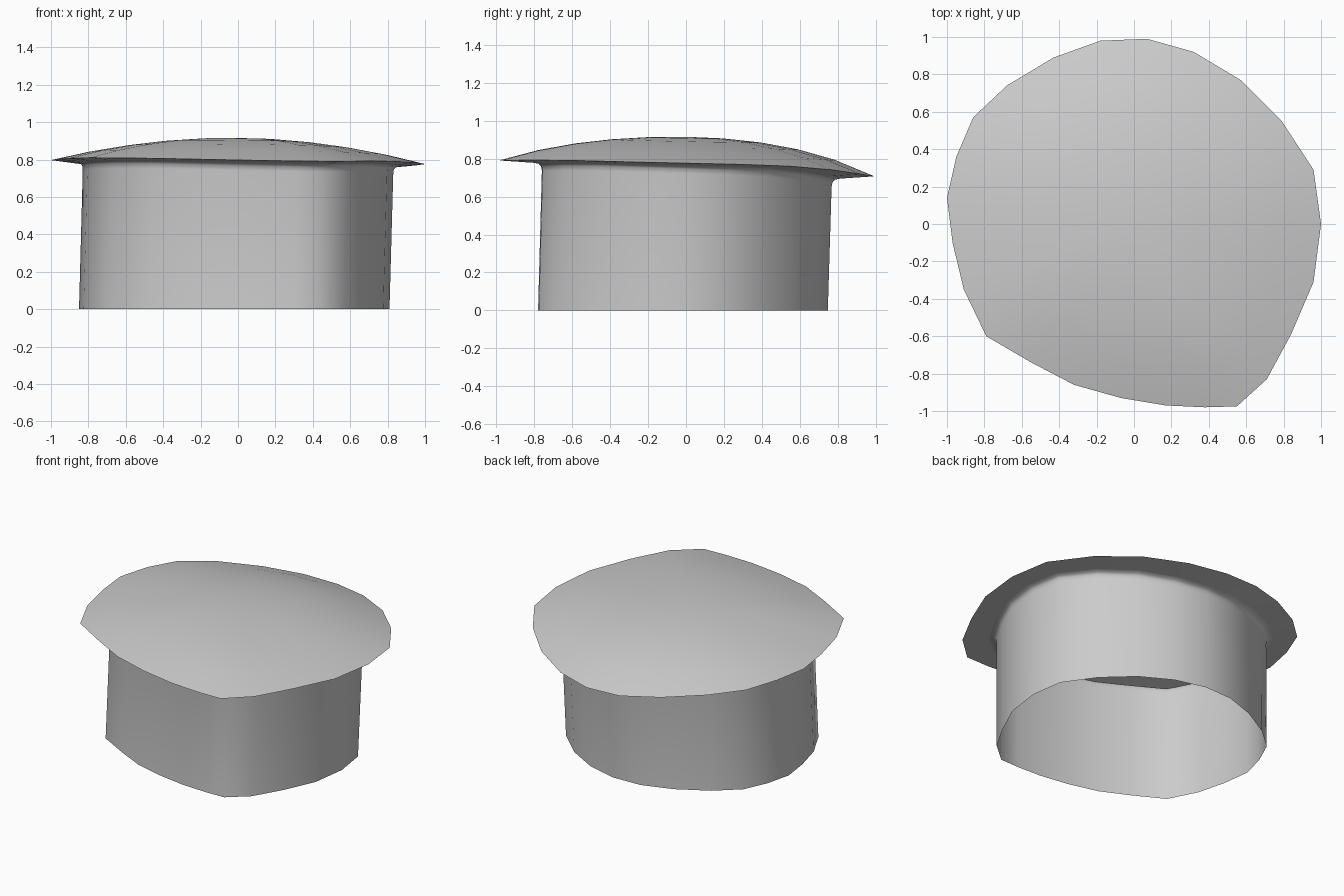
import bpy, bmesh, math

if "Cube" in bpy.data.objects:
    bpy.data.objects.remove(bpy.data.objects["Cube"])

# Hand-shaped outline of the lid, seen from above
OUTLINE = [(1, 0), (.96, .29), (.79, .55), (.57, .77), (.32, .92), (.07, .99),
           (-.18, .98), (-.43, .89), (-.68, .74), (-.86, .57), (-.95, .36),
           (-1, .14), (-.97, -.1), (-.91, -.35), (-.79, -.6), (-.55, -.74),
           (-.32, -.86), (-.07, -.93), (.17, -.97), (.38, -.98), (.55, -.975),
           (.71, -.83), (.84, -.59), (.96, -.31)]


def base_z(x, y):
    """Warped plane of the lid, sagging towards the back."""
    return .788 - .012 * x - .02 * y - .025 * y**3 - .038 * y**4


def dome_ring(s):
    return [(x * s, y * s, base_z(x * s, y * s) + .127 * (1 - s * s))
            for x, y in OUTLINE]


def under_ring(sx, sy, drop):
    return [(x * sx, y * sy, base_z(x, y) - drop) for x, y in OUTLINE]


def loft(name, rings, apex=None):
    bm = bmesh.new()
    loops = [[bm.verts.new(p) for p in ring] for ring in rings]
    n = len(OUTLINE)
    for a, b in zip(loops, loops[1:]):
        for i in range(n):
            j = (i + 1) % n
            bm.faces.new((a[i], b[i], b[j], a[j]))
    if apex:
        top = bm.verts.new(apex)
        for i in range(n):
            bm.faces.new((top, loops[0][i], loops[0][(i + 1) % n]))
    mesh = bpy.data.meshes.new(name)
    bm.to_mesh(mesh)
    bm.free()
    obj = bpy.data.objects.new(name, mesh)
    bpy.context.collection.objects.link(obj)
    bpy.ops.object.select_all(action='DESELECT')
    obj.select_set(True)
    bpy.context.view_layer.objects.active = obj
    bpy.ops.object.shade_smooth_by_angle(angle=math.radians(50))
    return obj


# Domed lid, with its thin rim folded back to the flange underside
flange = under_ring(.87, .82, .012)
loft("lid", [dome_ring(s) for s in (.2, .4, .6, .8, 1)] + [flange],
     apex=(0, 0, .915))

# Open tube below the lid, flaring into the flange, leaning slightly
foot = [(x * .83 - .02, y * .775 - .02, 0) for x, y in OUTLINE]
loft("tube", [flange, under_ring(.845, .795, .017),
              under_ring(.833, .78, .03), under_ring(.83, .775, .055), foot])
